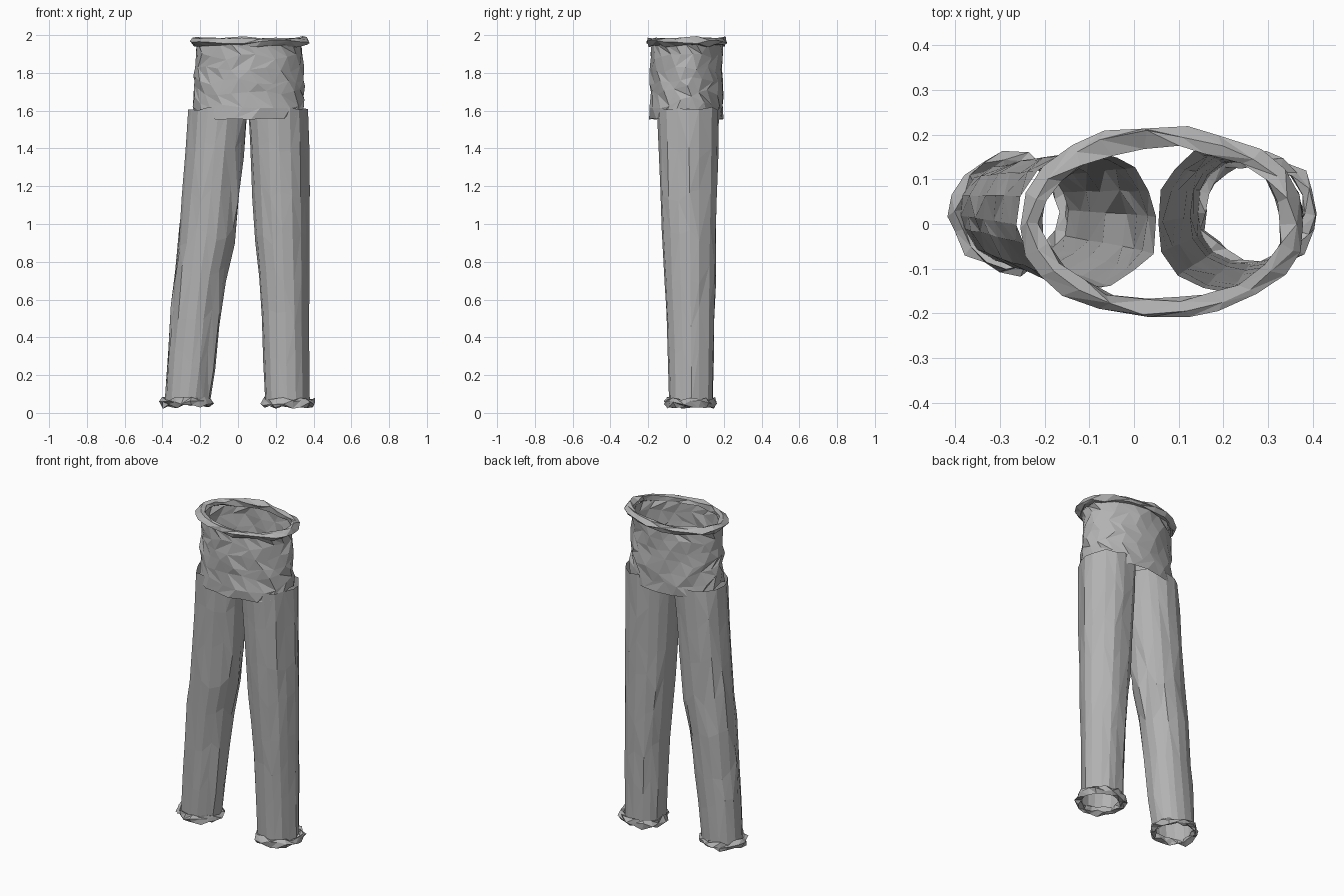
import bpy, bmesh, math, random
from mathutils import Vector

if "Cube" in bpy.data.objects:
    bpy.data.objects.remove(bpy.data.objects["Cube"])
rng = random.Random(4)

grey = bpy.data.materials.new("cloth grey")
grey.use_nodes = True
colour = (0.45, 0.45, 0.45, 1)
grey.diffuse_color = colour
grey.node_tree.nodes["Principled BSDF"].inputs["Base Color"].default_value = colour


def loft(name, rings, closed=False):
    """Join rings of points into a faceted cloth surface with mixed diagonals."""
    bm = bmesh.new()
    rows = [[bm.verts.new(p) for p in ring] for ring in rings]
    n = len(rows[0])
    pairs = list(zip(rows, rows[1:]))
    if closed:
        pairs.append((rows[-1], rows[0]))
    for low, high in pairs:
        for i in range(n):
            j = (i + 1) % n
            a, b, c, d = low[i], low[j], high[j], high[i]
            if rng.random() < 0.5:
                tris = ((a, b, c), (a, c, d))
            else:
                tris = ((a, b, d), (b, c, d))
            for tri in tris:
                bm.faces.new(tri)
    bmesh.ops.recalc_face_normals(bm, faces=bm.faces)
    mesh = bpy.data.meshes.new(name)
    bm.to_mesh(mesh)
    bm.free()
    mesh.materials.append(grey)
    obj = bpy.data.objects.new(name, mesh)
    bpy.context.collection.objects.link(obj)
    return obj


def ellipse(cx, cy, rx, ry, a, scale=1.0):
    return cx + rx * scale * math.cos(a), cy + ry * scale * math.sin(a)


def crumpled_ring(name, cx, cy, z, rx, ry, thick, height, sides, wobble):
    """Rolled hem: a flattened, irregular loop around an ellipse."""
    rings = []
    for k in range(5):
        t = math.tau * k / 5
        ring = []
        for i in range(sides):
            a = math.tau * (i + rng.uniform(-0.2, 0.2)) / sides
            grow = thick * math.cos(t) + rng.uniform(-wobble, wobble)
            x, y = ellipse(cx, cy, rx + grow, ry + grow, a)
            ring.append((x, y, z + height * math.sin(t) + rng.uniform(-wobble, wobble)))
        rings.append(ring)
    return loft(name, rings, closed=True)


def leg(name, stations, sides=16, rows=7):
    """Long tube with soft vertical folds; stations run (z, x min, x max, y min, y max)."""
    folds = [rng.uniform(0.95, 1.02) for _ in range(sides)]
    shift = [rng.uniform(-0.2, 0.2) for _ in range(sides)]
    rings = []
    for r in range(rows + 1):
        z = stations[0][0] + (stations[-1][0] - stations[0][0]) * r / rows
        for s, e in zip(stations, stations[1:]):
            if s[0] <= z <= e[0] + 1e-6:
                break
        f = (z - s[0]) / (e[0] - s[0])
        _, x0, x1, y0, y1 = (p + (q - p) * f for p, q in zip(s, e))
        ring = []
        for i in range(sides):
            a = math.tau * (i + shift[i]) / sides
            x, y = ellipse((x0 + x1) / 2, (y0 + y1) / 2, (x1 - x0) / 2, (y1 - y0) / 2,
                           a, folds[i] + rng.uniform(-0.02, 0.025))
            dz = rng.uniform(-0.06, 0.06) if 0 < r < rows else rng.uniform(-0.01, 0.01)
            ring.append((x, y, z + dz))
        rings.append(ring)
    return loft(name, rings)


# Legs, the right one splayed outward
leg("right_leg", [(0.06, -0.39, -0.145, -0.09, 0.14), (0.6, -0.35, -0.08, -0.11, 0.15),
                  (1.0, -0.31, -0.005, -0.13, 0.16), (1.61, -0.26, 0.055, -0.155, 0.17)])
leg("left_leg", [(0.06, 0.14, 0.375, -0.09, 0.145), (0.6, 0.115, 0.375, -0.11, 0.155),
                 (1.0, 0.08, 0.375, -0.13, 0.165), (1.61, 0.045, 0.37, -0.155, 0.175)])

# Cuffs
crumpled_ring("right_cuff", -0.27, 0.026, 0.055, 0.122, 0.118, 0.016, 0.022, 18, 0.012)
crumpled_ring("left_cuff", 0.265, 0.028, 0.055, 0.125, 0.122, 0.016, 0.022, 18, 0.012)

# Waist: crumpled elliptical tube, hanging lower at front and back
waist = []
for r in range(7):
    f = r / 6
    ring = []
    for i in range(20):
        a = math.tau * (i + 0.5 * (r % 2) + rng.uniform(-0.15, 0.15)) / 20
        x, y = ellipse(0.06, 0.003, 0.297 - 0.012 * f, 0.196 - 0.006 * f, a,
                       rng.uniform(0.96, 1.03))
        bottom = 1.62 - 0.065 * min(1, 1.4 * abs(math.sin(a)))
        wobble = rng.uniform(-0.018, 0.018) if 0 < r < 6 else rng.uniform(-0.005, 0.005)
        ring.append((x, y, bottom + (1.95 - bottom) * f + wobble))
    waist.append(ring)
loft("waist", waist)

# Waistband
crumpled_ring("waistband", 0.063, 0.003, 1.965, 0.292, 0.194, 0.025, 0.022, 22, 0.009)
